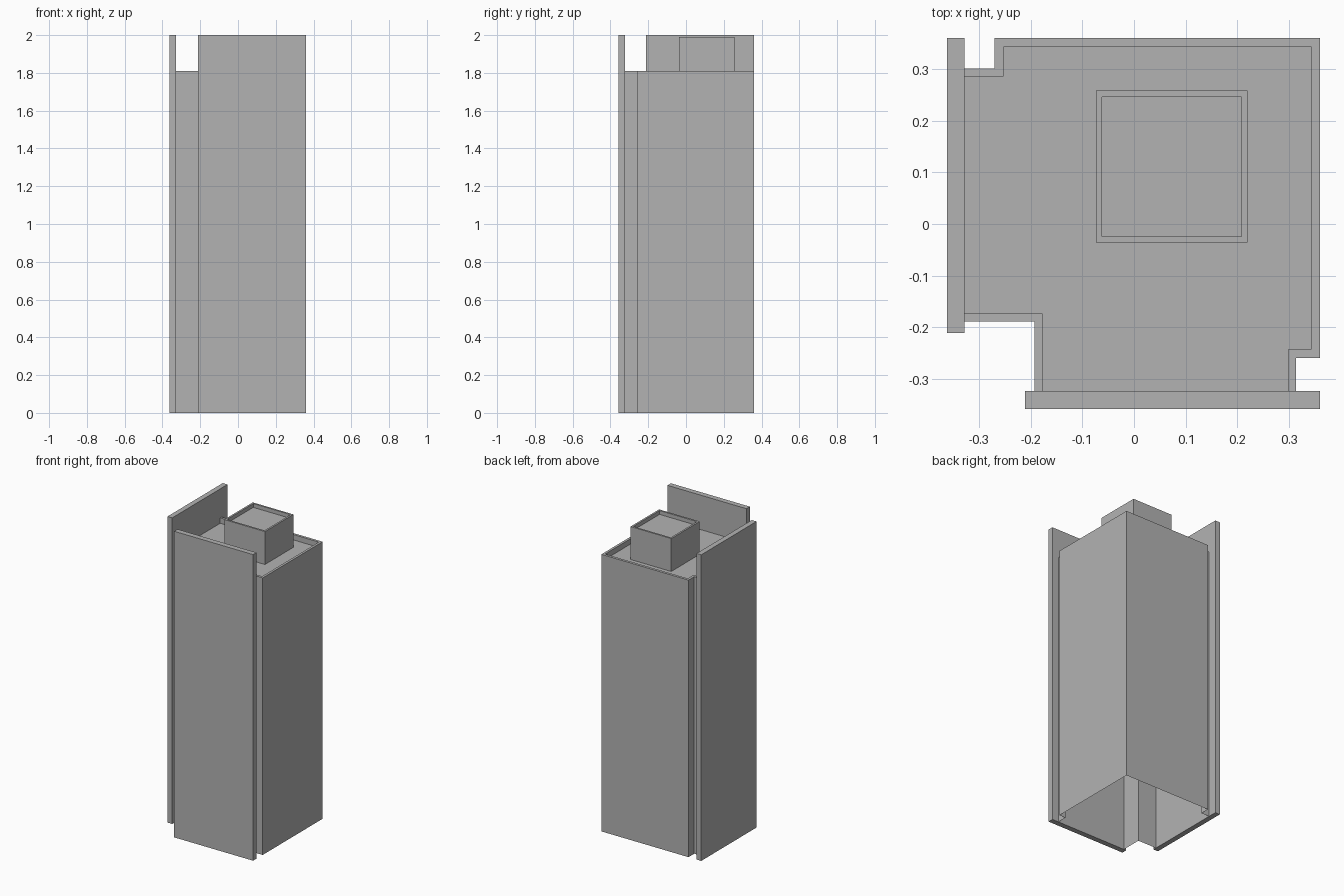
import bpy
import bmesh

cube = bpy.data.objects.get("Cube")
if cube:
    bpy.data.objects.remove(cube, do_unlink=True)

GREY = (0.45, 0.45, 0.45, 1.0)
concrete = bpy.data.materials.new("light_grey")
concrete.use_nodes = True
concrete.diffuse_color = GREY
concrete.node_tree.nodes["Principled BSDF"].inputs["Base Color"].default_value = GREY


def finish(name, bm):
    mesh = bpy.data.meshes.new(name)
    bm.to_mesh(mesh)
    bm.free()
    mesh.materials.append(concrete)
    obj = bpy.data.objects.new(name, mesh)
    bpy.context.collection.objects.link(obj)
    return obj


def ring(bm, outline, z):
    return [bm.verts.new((x, y, z)) for x, y in outline]


def rimmed_block(name, outer, inner, base, top, floor, skip=()):
    """Open-bottomed walls, a flat rim, inner rim walls and a sunken roof.
    Sides listed in skip are closed by a neighbouring panel instead."""
    bm = bmesh.new()
    rings = [ring(bm, outer, base), ring(bm, outer, top),
             ring(bm, inner, top), ring(bm, inner, floor)]
    n = len(outer)
    for low, high in zip(rings, rings[1:]):
        for i in range(n):
            if i not in skip:
                j = (i + 1) % n
                bm.faces.new((low[i], low[j], high[j], high[i]))
    bm.faces.new(rings[3])
    return finish(name, bm)


def box(name, x0, x1, y0, y1, z0, z1):
    bm = bmesh.new()
    bmesh.ops.create_cube(bm, size=1)
    for v in bm.verts:
        v.co = (x1 if v.co.x > 0 else x0,
                y1 if v.co.y > 0 else y0,
                z1 if v.co.z > 0 else z0)
    return finish(name, bm)


# Tower body: stepped plan, anticlockwise, open towards the two panels
plan = [(0.36, 0.36), (-0.27, 0.36), (-0.27, 0.301), (-0.328, 0.301),
        (-0.328, -0.189), (-0.193, -0.189), (-0.193, -0.323),
        (0.314, -0.323), (0.314, -0.259), (0.36, -0.259)]
parapet = [(0.344, 0.343), (-0.253, 0.343), (-0.253, 0.285), (-0.328, 0.285),
           (-0.328, -0.173), (-0.177, -0.173), (-0.177, -0.323),
           (0.299, -0.323), (0.299, -0.242), (0.344, -0.242)]
rimmed_block("tower_body", plan, parapet, 0.0, 1.81, 1.775, skip=(3, 6))

# Tall slabs standing against the front and one side
box("front_panel", -0.211, 0.36, -0.358, -0.323, 0.0, 2.0)
box("side_panel", -0.362, -0.328, -0.211, 0.36, 0.0, 2.0)


# Rooftop plant room with its own sunken top
def square(cx, cy, half):
    return [(cx + half, cy + half), (cx - half, cy + half),
            (cx - half, cy - half), (cx + half, cy - half)]


rimmed_block("roof_plant_room", square(0.073, 0.111, 0.147),
             square(0.073, 0.111, 0.135), 1.775, 1.99, 1.965)
